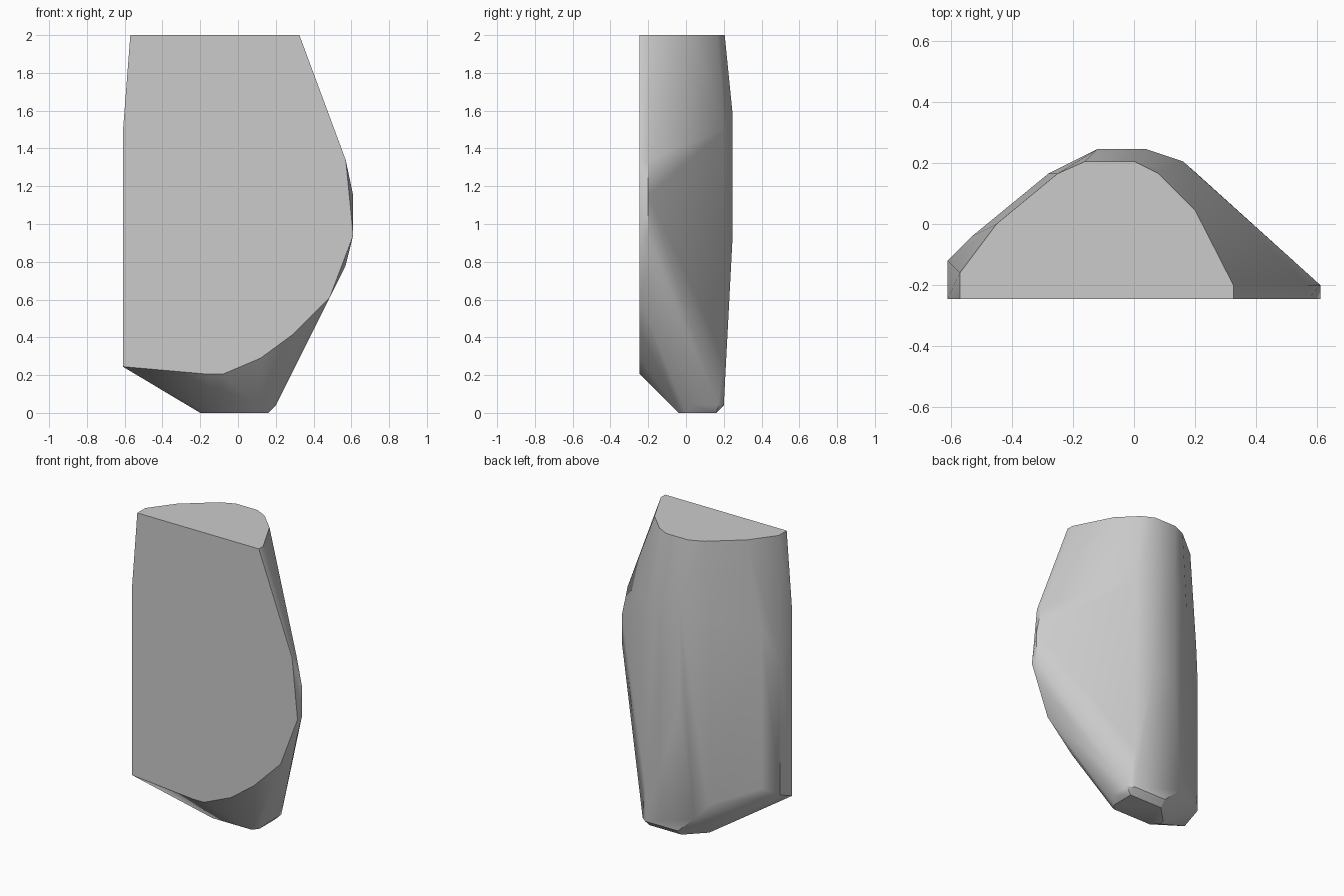
import bpy
import bmesh
import math

# Remove the default object only
default_object = bpy.data.objects.get("Cube")
if default_object:
    bpy.data.objects.remove(default_object, do_unlink=True)

FRONT, TOP, RIM = -.245, 2, .04


def make_material(name, colour):
    """One flat colour, shared by viewport and render."""
    material = bpy.data.materials.new(name)
    material.use_nodes = True
    material.diffuse_color = colour
    shader = material.node_tree.nodes["Principled BSDF"]
    shader.inputs["Base Color"].default_value = colour
    return material


def hull_object(name, corners, material):
    """Wrap the corners in a convex stone with merged flat facets."""
    mesh = bpy.data.meshes.new(name)
    bm = bmesh.new()
    for corner in corners:
        bm.verts.new(corner)
    bmesh.ops.remove_doubles(bm, verts=bm.verts[:], dist=.001)
    result = bmesh.ops.convex_hull(bm, input=bm.verts[:])
    unused = {item for key in ("geom_interior", "geom_unused")
              for item in result[key] if isinstance(item, bmesh.types.BMVert)}
    bmesh.ops.delete(bm, geom=list(unused), context="VERTS")
    bmesh.ops.dissolve_limit(bm, angle_limit=math.radians(1),
                             verts=bm.verts[:], edges=bm.edges[:])
    bmesh.ops.recalc_face_normals(bm, faces=bm.faces[:])
    bm.to_mesh(mesh)
    bm.free()
    mesh.materials.append(material)
    stone = bpy.data.objects.new(name, mesh)
    bpy.context.collection.objects.link(stone)
    return stone


# Flat front face outline (x, z)
front_outline = [(-.57, TOP), (.325, TOP), (.57, 1.34), (.61, .94),
                 (.485, .61), (.29, .415), (.12, .29), (-.08, .205),
                 (-.16, .205), (-.61, .245), (-.61, 1.48)]

# Flat top outline behind the front face (x, y)
top_outline = [(-.57, -.16), (-.45, 0), (-.25, .165), (-.16, .205),
               (0, .205), (.08, .165), (.2, .045), (.325, -.2)]

# Upright ridges around the sides and back (x, y, lower z, upper z)
ridges = [(-.61, -.12, .3, 1.2), (-.53, -.04, .35, 1.4),
          (-.28, .165, .25, 1.5), (-.2, .205, .15, 1.55),
          (-.12, .245, .9, 1.6), (.04, .245, .9, 1.6),
          (.16, .205, .3, 1.5), (.2, .17, RIM, 1.45),
          (.61, -.2, .94, 1.15), (.57, -.2, .78, 1.34)]

# Chamfered foot: rim just above the ground, then the base (x, y)
rim_outline = [(.2, .04), (.16, .2), (-.08, .2)]
base_outline = [(-.2, .04), (-.2, 0), (-.16, -.04), (.13, -.04),
                (.16, 0), (.16, .16), (-.08, .16)]

corners = [(x, FRONT, z) for x, z in front_outline]
corners += [(x, y, TOP) for x, y in top_outline]
corners += [(x, y, z) for x, y, low, high in ridges for z in (low, high)]
corners += [(x, y, RIM) for x, y in rim_outline]
corners += [(x, y, 0) for x, y in base_outline]

# Build the stone, rounded at the back with crisp cut edges
grey = make_material("stone grey", (.6, .6, .6, 1))
stone = hull_object("stone_slab", corners, grey)
bpy.ops.object.select_all(action="DESELECT")
stone.select_set(True)
bpy.context.view_layer.objects.active = stone
bpy.ops.object.shade_smooth_by_angle(angle=math.radians(30))
